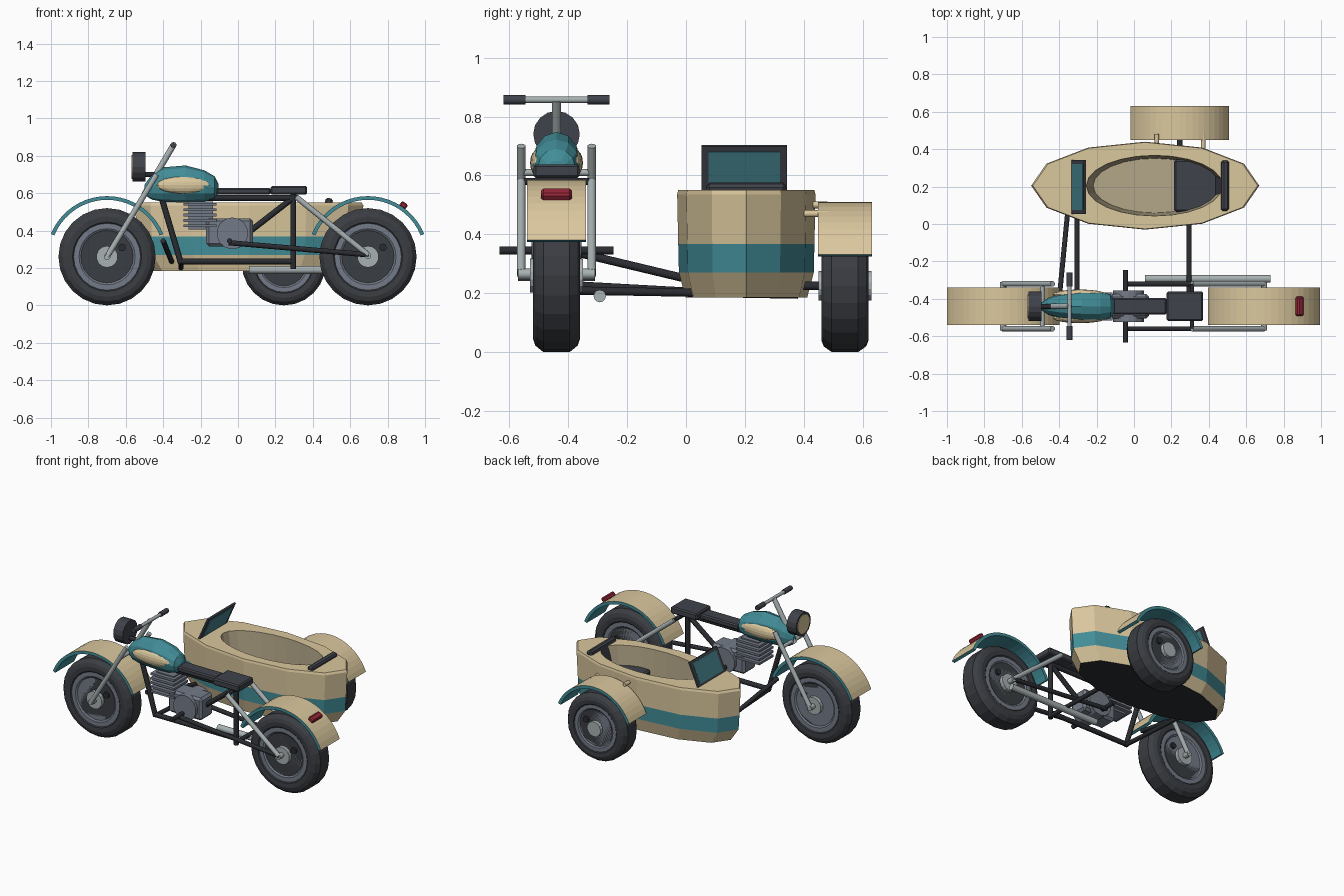
import bpy, bmesh, math
from mathutils import Vector, Matrix

if "Cube" in bpy.data.objects:
    bpy.data.objects.remove(bpy.data.objects["Cube"])

def mat(name, r, g, b):
    lin = lambda c: (c / 255 / 12.92) if c < 11 else ((c / 255 + 0.055) / 1.055) ** 2.4
    m = bpy.data.materials.new(name)
    m.diffuse_color = (lin(r), lin(g), lin(b), 1)
    m.use_nodes = True
    m.node_tree.nodes["Principled BSDF"].inputs["Base Color"].default_value = m.diffuse_color
    return m

BEIGE = mat("beige paint", 218, 199, 157)
TAN = mat("interior tan", 180, 167, 137)
TEAL = mat("teal paint", 66, 141, 152)
GLASS = mat("teal glass", 68, 128, 138)
CHROME = mat("light metal", 168, 177, 178)
METAL = mat("grey metal", 116, 123, 136)
TYRE = mat("tyre rubber", 58, 61, 66)
BLACK = mat("black frame", 42, 44, 49)
SEAT = mat("dark leather", 63, 66, 74)
RED = mat("red lens", 150, 38, 56)
CY = -0.44   # centre line of the motorcycle

def finish(name, bm, mats, smooth=False, rule=None):
    bmesh.ops.recalc_face_normals(bm, faces=bm.faces)
    if rule:
        bm.normal_update()
        for f in bm.faces:
            f.material_index = rule(f)
    me = bpy.data.meshes.new(name)
    bm.to_mesh(me)
    bm.free()
    for m in mats:
        me.materials.append(m)
    if smooth:
        me.shade_smooth()
        me.set_sharp_from_angle(angle=math.radians(40))
    ob = bpy.data.objects.new(name, me)
    bpy.context.collection.objects.link(ob)
    return ob

def bar(name, a, b, r, m, seg=10):
    a, b = Vector(a), Vector(b)
    d = b - a
    M = Matrix.Translation((a + b) / 2) @ d.to_track_quat('Z', 'Y').to_matrix().to_4x4()
    bm = bmesh.new()
    bmesh.ops.create_cone(bm, cap_ends=True, segments=seg, radius1=r, radius2=r, depth=d.length, matrix=M)
    return finish(name, bm, [m], seg < 13)

def box(name, c, s, m, bevel=0, tilt=0):
    bm = bmesh.new()
    bmesh.ops.create_cube(bm, size=1)
    bmesh.ops.scale(bm, vec=s, verts=bm.verts)
    if bevel:
        bmesh.ops.bevel(bm, geom=bm.edges[:], offset=bevel, segments=1, affect='EDGES')
    bmesh.ops.transform(bm, matrix=Matrix.Translation(c) @ Matrix.Rotation(tilt, 4, 'Y'), verts=bm.verts)
    return finish(name, bm, [m])

def loft(bm, rings, closed=True, caps=True):
    """Skin a list of point rings."""
    vs = [[bm.verts.new(p) for p in r] for r in rings]
    n = len(vs[0])
    pairs = list(zip(vs, vs[1:])) + ([(vs[-1], vs[0])] if not caps and not closed else [])
    for a, b in pairs:
        for i in range(n):
            bm.faces.new((a[i], a[(i + 1) % n], b[(i + 1) % n], b[i]))
    if caps:
        bm.faces.new(vs[0])
        bm.faces.new(vs[-1])

def lathe(name, c, profile, m, seg=24):
    """Solid of revolution about the y axis from (y, radius) points."""
    bm = bmesh.new()
    loft(bm, [[(c[0] + r * math.cos(t), c[1] + y, c[2] + r * math.sin(t))
               for t in (2 * math.pi * i / seg for i in range(seg))] for y, r in profile])
    return finish(name, bm, [m])

# ---- wheels and mudguards
def wheel(name, x, y, R, guard_r, half):
    c = (x, y, R)
    k = R / 0.26
    lathe(name + "_tyre", c, [(-.066, .17 * k), (-.078, .185 * k), (-.08, .215 * k), (-.072, .238 * k), (-.045, R),
                              (.045, R), (.072, .238 * k), (.08, .215 * k), (.078, .185 * k), (.066, .17 * k)], TYRE)
    lathe(name + "_rim", c, [(-.066, .14 * k), (-.073, .15 * k), (-.073, .18 * k),
                             (.073, .18 * k), (.073, .15 * k), (.066, .14 * k)], METAL)
    bar(name + "_hub", (x, y - .09, R), (x, y + .09, R), .058 * k, CHROME, 14)
    bar(name + "_valve", (x + .08 * k, y - .08, R + .05 * k), (x + .08 * k, y + .08, R + .05 * k), .02, BLACK, 10)
    bm = bmesh.new()
    n = 20
    rings = []
    for i in range(n + 1):
        t = math.radians(22 + 136 * i / n)
        rings.append([(x + r * math.cos(t), y + s * half, R + r * math.sin(t))
                      for r, s in ((guard_r, -1), (guard_r, 1), (guard_r - .02, 1), (guard_r - .02, -1))])
    loft(bm, rings)
    def outer(f):
        q = f.calc_center_median() - Vector(c)
        q.y = 0
        return 0 if f.normal.dot(q.normalized()) > .7 else 1
    finish(name + "_mudguard", bm, [BEIGE, TEAL], rule=outer)

wheel("front_wheel", -.70, CY, .26, .324, .10)
wheel("rear_wheel", .695, CY, .26, .324, .10)
wheel("sidecar_wheel", .245, .54, .225, .285, .092)

# ---- fork, rear struts and chain stays on both sides
for side, s in (("left", -1), ("right", 1)):
    y = CY + .12 * s
    bar(side + "_fork", (-.70, y, .26), (-.435, y, .70), .015, CHROME)
    bar(side + "_rear_strut", (.31, y, .58), (.695, y, .27), .015, CHROME)
    bar(side + "_chain_stay", (-.05, y, .335), (.70, y, .27), .014, BLACK)
    bar(side + "_grip", (-.345, CY + .105 * s, .857), (-.345, CY + .18 * s, .857), .016, SEAT)
for x, z in ((-.70, .26), (.695, .265)):
    bar("axle", (x, CY - .13, z), (x, CY + .13, z), .018, CHROME)
bar("fork_crown", (-.49, CY - .12, .61), (-.49, CY + .12, .61), .012, CHROME)
bar("strut_bridge", (.31, CY - .12, .58), (.31, CY + .12, .58), .012, BLACK)
bar("steering_stem", (-.50, CY, .595), (-.345, CY, .857), .016, CHROME)
bar("handlebar", (-.345, CY - .17, .857), (-.345, CY + .17, .857), .011, CHROME)

# ---- frame tubes
for name, a, b in (("down_tube", (-.41, .58), (-.305, .225)), ("lower_tube", (-.31, .235), (.295, .235)),
                   ("seat_tube", (.295, .60), (.295, .195)), ("top_tube", (-.41, .575), (.30, .575)),
                   ("diagonal_tube", (.295, .575), (.05, .385))):
    bar(name, (a[0], CY, a[1]), (b[0], CY, b[1]), .016, BLACK)
bar("foot_bar", (-.045, CY - .193, .345), (-.045, CY + .193, .345), .014, BLACK)
bar("exhaust", (.06, -.293, .19), (.73, -.293, .19), .021, CHROME, 12)

# ---- engine
box("crankcase", (-.045, CY, .39), (.25, .13, .15), METAL, .015)
bar("crank_cover", (-.03, CY - .085, .385), (-.03, CY + .085, .385), .085, METAL, 14)
box("cylinder", (-.20, CY, .48), (.13, .10, .15), METAL)
for i in range(5):
    box("cooling_fin", (-.203, CY, .425 + .029 * i), (.175, .15, .014), METAL)

# ---- headlight and tail light
bar("headlight", (-.565, CY, .74), (-.495, CY, .74), .079, SEAT, 16)
bar("headlight_lens", (-.570, CY, .74), (-.562, CY, .74), .064, BEIGE, 16)
bar("headlight_bracket", (-.50, CY, .70), (-.42, CY, .70), .014, BLACK)
box("tail_light", (.885, CY, .535), (.04, .105, .032), RED, .008, math.radians(36))

# ---- fuel tank with side panels
bm = bmesh.new()
rings = []
for x, w, lo, hi in ((-.50, .015, .59, .645), (-.46, .045, .565, .70), (-.40, .065, .553, .738),
                     (-.28, .08, .55, .748), (-.18, .08, .555, .722), (-.125, .063, .57, .69), (-.105, .03, .60, .65)):
    rings.append([(x, CY + w * math.cos(i * math.pi / 6), (lo + hi) / 2 + (hi - lo) / 2 * math.sin(i * math.pi / 6))
                  for i in range(12)])
loft(bm, rings)
finish("fuel_tank", bm, [TEAL])
for s in (-1, 1):
    bm = bmesh.new()
    bmesh.ops.create_uvsphere(bm, u_segments=16, v_segments=8, radius=1,
                              matrix=Matrix.Translation((-.29, CY + .062 * s, .643)) @ Matrix.Diagonal((.145, .028, .046, 1)))
    finish("tank_panel", bm, [BEIGE])

# ---- motorcycle seat
box("seat_nose", (.03, CY, .61), (.29, .09, .036), SEAT, .008)
box("seat", (.272, CY, .615), (.195, .157, .046), SEAT, .008)

# ---- sidecar body: twelve-sided hull, deck, and cockpit well
SX, SY = .06, .205
def hull_ring(k, z):
    p = [Vector((SX + .61 * k * math.cos(i * math.pi / 6), SY + .235 * k * math.sin(i * math.pi / 6), z)) for i in range(12)]
    return [q for i in range(12) for q in (p[i], (p[i] + p[(i + 1) % 12]) / 2)]
def well_ring(k, z):
    return [(.11 + .365 * k * math.cos(i * math.pi / 12), SY + .162 * k * math.sin(i * math.pi / 12), z) for i in range(24)]
bm = bmesh.new()
loft(bm, [hull_ring(.88, .185), hull_ring(.975, .27), hull_ring(.985, .367), hull_ring(1, .535), hull_ring(.985, .55),
          well_ring(1, .55), well_ring(.9, .28)])
def hull_colour(f):
    c = f.calc_center_median()
    if f.normal.z < -.9:
        return 3
    inside = ((c.x - .11) / .37) ** 2 + ((c.y - SY) / .167) ** 2 < 1
    if inside:
        return 2
    return 1 if .27 < c.z < .367 else 0
finish("sidecar_body", bm, [BEIGE, TEAL, TAN, BLACK], rule=hull_colour)
box("sidecar_cushion", (.335, SY, .36), (.24, .28, .12), SEAT, .01)
box("sidecar_backrest", (.472, SY, .49), (.04, .27, .17), SEAT, .01, math.radians(12))

# ---- windshield: frame and pane, leaning back
lean = math.radians(24)
box("windshield_frame", (-.295, SY - .007, .625), (.012, .29, .165), SEAT, 0, lean)
box("windshield_pane", (-.295, SY - .007, .622), (.018, .244, .136), GLASS, 0, lean)

# ---- sidecar struts, axle and mudguard pegs
for a, b in (((-.40, -.40, .345), (-.355, .06, .235)), ((-.305, CY, .23), (-.305, .10, .20)),
             ((.295, CY, .21), (.295, .38, .195))):
    bar("sidecar_strut", a, b, .014, BLACK)
bar("sidecar_axle", (.245, .20, .225), (.245, .50, .225), .015, BLACK)
for x in (.122, .37):
    bar("mudguard_peg", (x, .38, .50 if x < .2 else .47), (x, .48, .50 if x < .2 else .47), .012, BEIGE)
